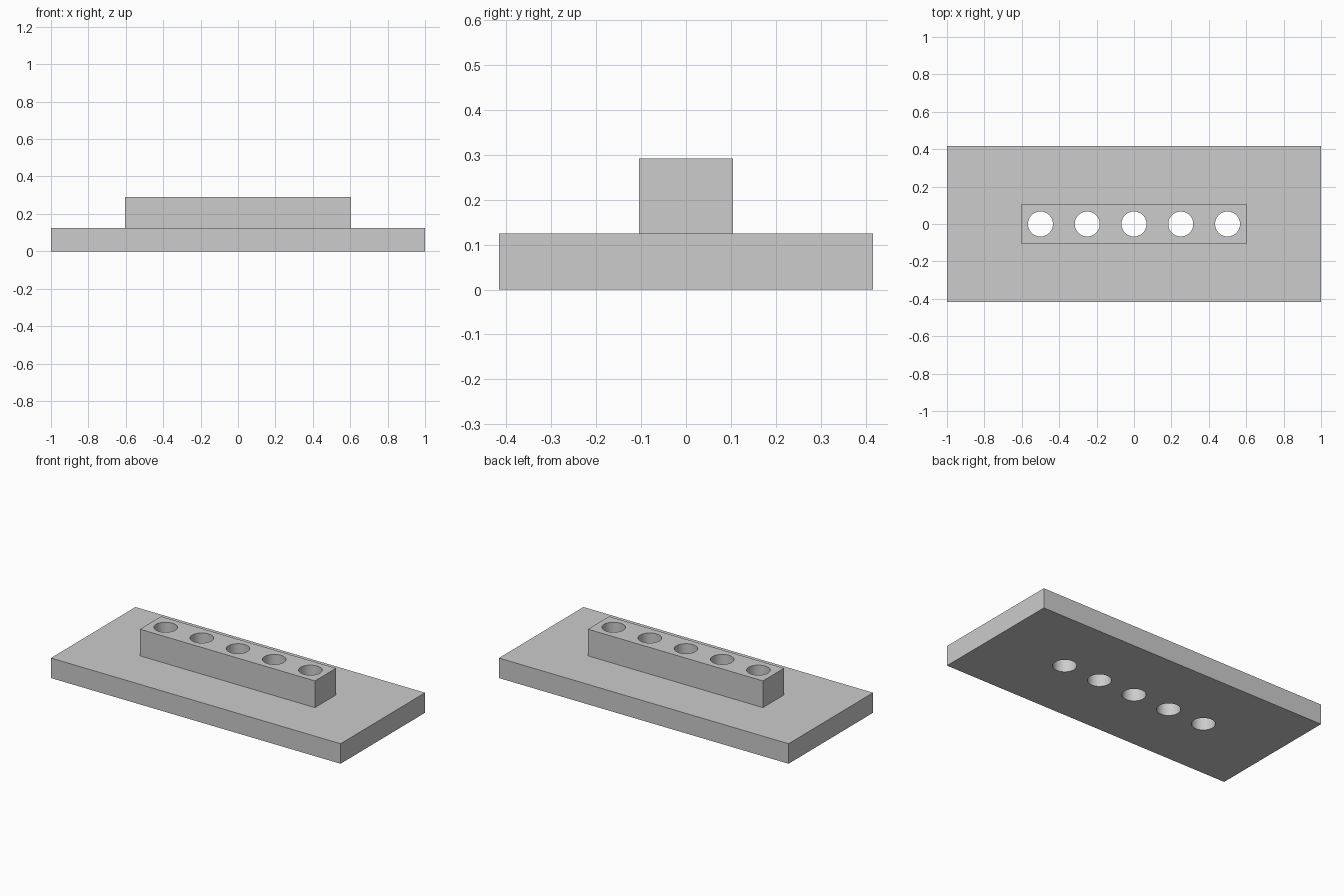
import bpy
import math

cube = bpy.data.objects.get("Cube")
if cube:
    bpy.data.objects.remove(cube, do_unlink=True)

# Single grey material
grey = bpy.data.materials.new("light_grey")
grey.use_nodes = True
colour = (0.604, 0.604, 0.604, 1)
grey.diffuse_color = colour
grey.node_tree.nodes["Principled BSDF"].inputs["Base Color"].default_value = colour

UNIT = 1 / 24  # the design works in whole units of this size


def box(name, width, depth, bottom, top):
    bpy.ops.mesh.primitive_cube_add(size=1, location=(0, 0, (bottom + top) / 2 * UNIT))
    obj = bpy.context.object
    obj.name = name
    obj.scale = (width * UNIT, depth * UNIT, (top - bottom) * UNIT)
    bpy.ops.object.transform_apply(location=True, rotation=False, scale=True)
    obj.data.materials.append(grey)
    return obj


def combine(target, tool, operation):
    mod = target.modifiers.new(operation.lower(), "BOOLEAN")
    mod.operation = operation
    mod.solver = "EXACT"
    mod.object = tool
    bpy.context.view_layer.objects.active = target
    bpy.ops.object.modifier_apply(modifier=mod.name)
    bpy.data.objects.remove(tool, do_unlink=True)


# Base plate with a raised block fused on top
holder = box("drilled_holder", 48, 20, 0, 3)
combine(holder, box("raised_block", 29, 5, 1, 7), "UNION")

# Row of five through holes
for i in range(-2, 3):
    bpy.ops.mesh.primitive_cylinder_add(
        vertices=64, radius=1.6 * UNIT, depth=1, location=(i * 6 * UNIT, 0, 0.15))
    drill = bpy.context.object
    drill.name = "hole_cutter"
    drill.hide_render = True
    drill.data.materials.append(grey)
    combine(holder, drill, "DIFFERENCE")

# Smooth hole walls, sharp box edges
bpy.ops.object.select_all(action="DESELECT")
holder.select_set(True)
bpy.context.view_layer.objects.active = holder
bpy.ops.object.shade_smooth_by_angle(angle=math.radians(30))
